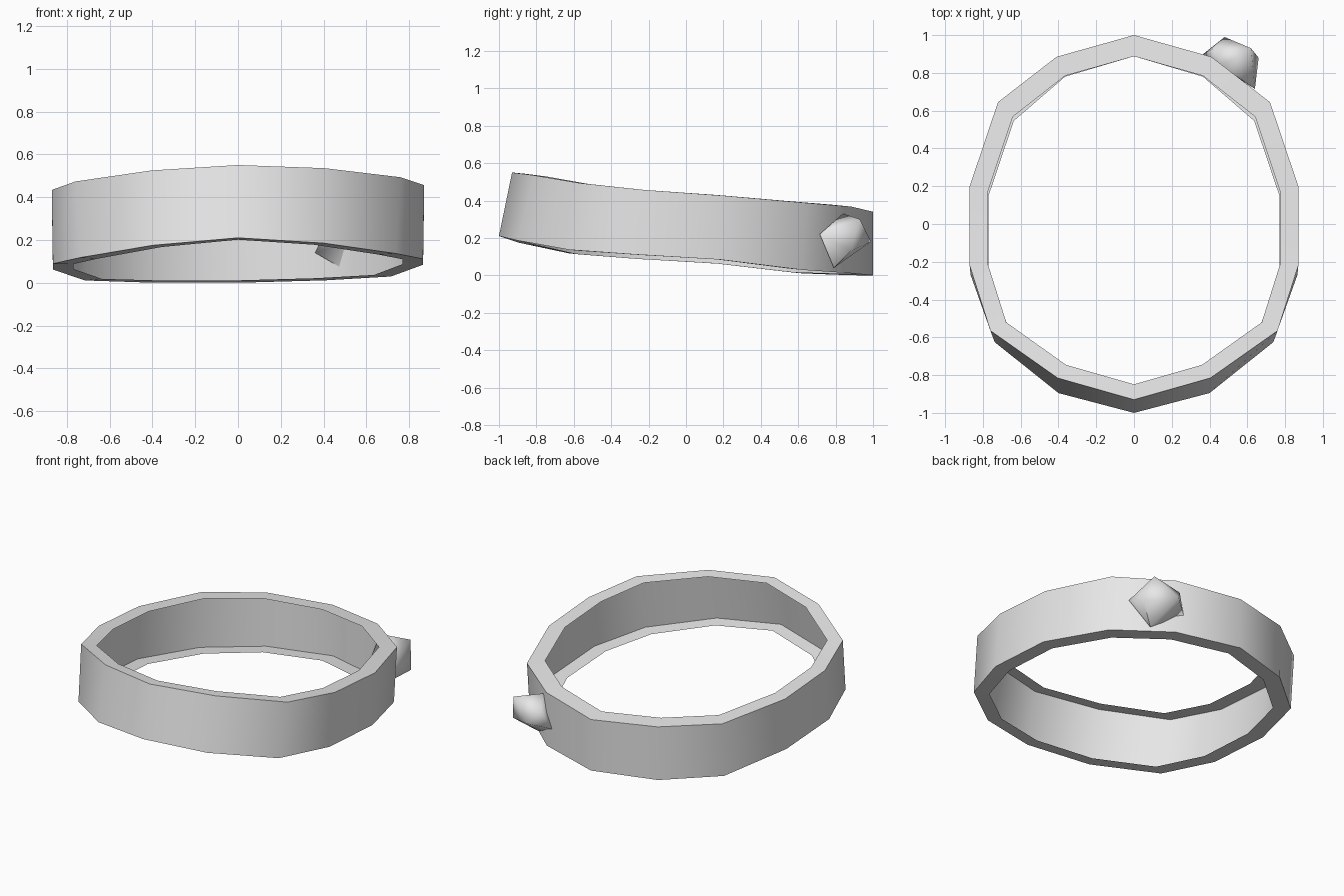
import bpy
import bmesh
import math
from mathutils import Vector

cube = bpy.data.objects.get("Cube")
if cube:
    bpy.data.objects.remove(cube, do_unlink=True)

metal = bpy.data.materials.new("light_grey")
metal.use_nodes = True
GREY = (0.8, 0.8, 0.8, 1.0)
metal.diffuse_color = GREY
metal.node_tree.nodes["Principled BSDF"].inputs["Base Color"].default_value = GREY


def finish(bm, name, angle):
    mesh = bpy.data.meshes.new(name)
    bm.to_mesh(mesh)
    bm.free()
    mesh.materials.append(metal)
    obj = bpy.data.objects.new(name, mesh)
    bpy.context.collection.objects.link(obj)
    bpy.ops.object.select_all(action="DESELECT")
    obj.select_set(True)
    bpy.context.view_layer.objects.active = obj
    bpy.ops.object.shade_smooth_by_angle(angle=math.radians(angle))
    return obj


# Half of the band, back to front: top x, y, z and bottom x, y, z
stations = [
    ((0.00, 1.00, 0.34), (0.00, 1.00, 0.00)),
    ((0.41, 0.885, 0.362), (0.41, 0.88, 0.006)),
    ((0.72, 0.645, 0.378), (0.715, 0.62, 0.02)),
    ((0.87, 0.20, 0.415), (0.865, 0.18, 0.073)),
    ((0.87, -0.22, 0.445), (0.865, -0.27, 0.10)),
    ((0.76, -0.565, 0.483), (0.738, -0.625, 0.127)),
    ((0.405, -0.815, 0.53), (0.40, -0.895, 0.18)),
    ((0.00, -0.93, 0.55), (0.00, -1.00, 0.21)),
]


def tilted(p, side):
    # Left side sits slightly higher than the right
    x = side * p[0]
    return Vector((x, p[1], p[2] + 0.013 * x))


def inner(p):
    # Inner lip: smaller loop lying in the same sloping plane
    y = 0.9 * p.y - 0.012
    return Vector((0.89 * p.x, y, p.z + 0.1 * (p.y - y)))


# Band: outer wall with a flat lip above and below, open towards the middle
loop = [(s, 1) for s in stations] + [(s, -1) for s in stations[-2:0:-1]]
bm = bmesh.new()
sections = []
for (top, bottom), side in loop:
    t, b = tilted(top, side), tilted(bottom, side)
    sections.append([bm.verts.new(c) for c in (inner(t), t, b, inner(b))])
for i, a in enumerate(sections):
    b = sections[(i + 1) % len(sections)]
    for k in range(3):
        bm.faces.new((a[k], a[k + 1], b[k + 1], b[k]))
# Faces run clockwise from above, so turn them outward
bmesh.ops.reverse_faces(bm, faces=bm.faces)
finish(bm, "band", 50)

# Stone: faceted knob seated on the wall
crown = [(0.66, 0.88, 0.13), (0.62, 0.93, 0.30), (0.48, 0.99, 0.18)]
girdle = [(0.64, 0.715, 0.22), (0.46, 0.84, 0.33), (0.42, 0.93, 0.26),
          (0.36, 0.895, 0.14), (0.535, 0.79, 0.04)]
bm = bmesh.new()
for p in crown + girdle:
    bm.verts.new(p)
hull = bmesh.ops.convex_hull(bm, input=bm.verts)
spare = [v for v in hull["geom_interior"] if isinstance(v, bmesh.types.BMVert)]
bmesh.ops.delete(bm, geom=spare, context="VERTS")
bmesh.ops.recalc_face_normals(bm, faces=bm.faces)
finish(bm, "stone", 70)
